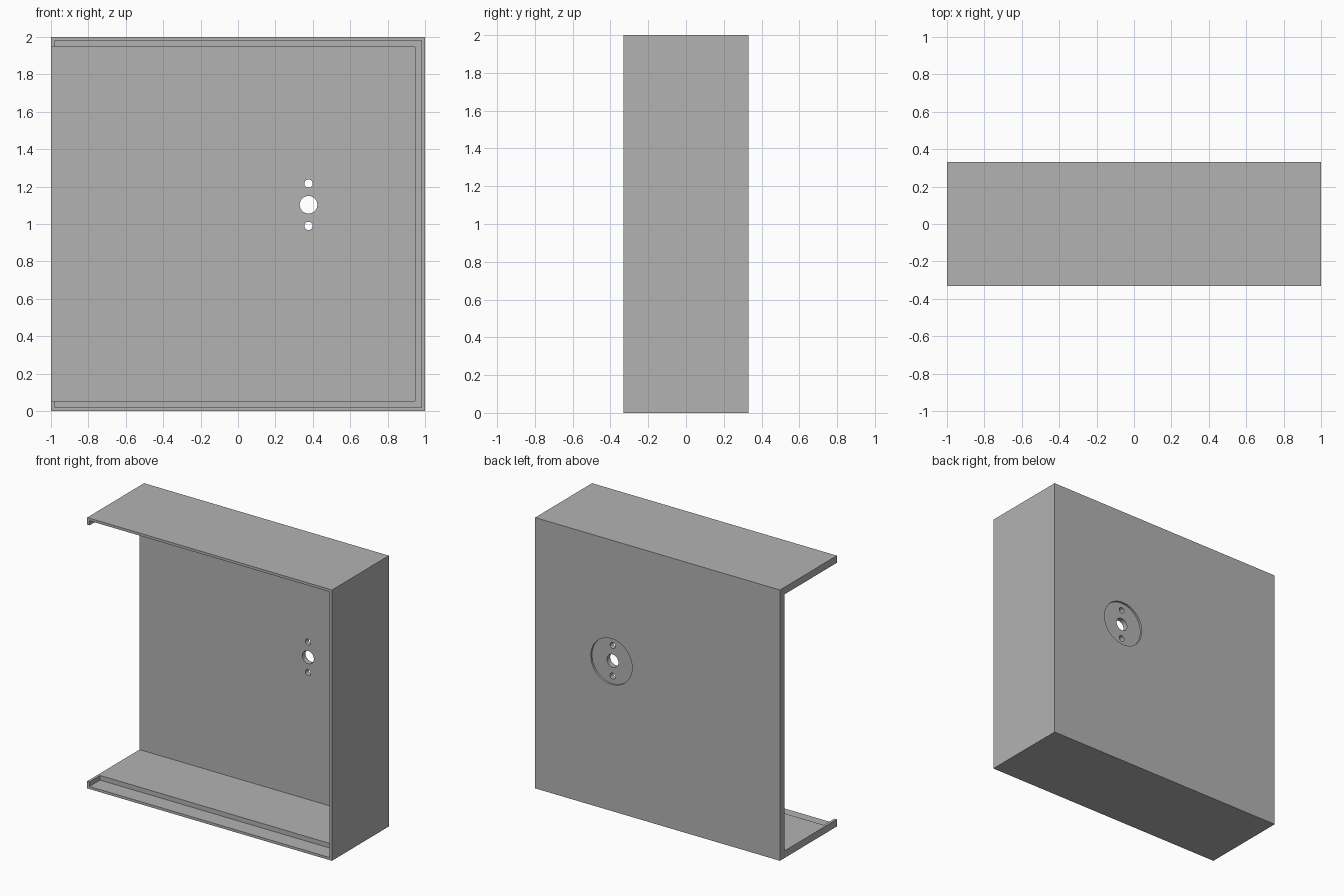
import bpy
import math

if "Cube" in bpy.data.objects:
    bpy.data.objects.remove(bpy.data.objects["Cube"])

HALF_Y = 0.332    # half depth of the case
WALL = 0.053      # wall thickness
RIM = 0.019       # thin rim left around the lid seat
SEAT = 0.124      # depth of the lid seat
HOLE_X, HOLE_Z = 0.377, 1.103

# One grey material
grey = bpy.data.materials.new("plain grey")
grey.use_nodes = True
colour = (0.45, 0.45, 0.45, 1)
grey.diffuse_color = colour
grey.node_tree.nodes["Principled BSDF"].inputs["Base Color"].default_value = colour


def box(name, low, high):
    """Box between two opposite corners."""
    centre = [(a + b) / 2 for a, b in zip(low, high)]
    bpy.ops.mesh.primitive_cube_add(size=1, location=centre)
    obj = bpy.context.object
    obj.name = name
    obj.scale = [b - a for a, b in zip(low, high)]
    bpy.ops.object.transform_apply(location=True, rotation=False, scale=True)
    return obj


def drill(name, radius, z, y_low, y_high):
    """Round cutter running front to back."""
    bpy.ops.mesh.primitive_cylinder_add(
        vertices=64, radius=radius, depth=y_high - y_low,
        location=(HOLE_X, (y_low + y_high) / 2, z),
        rotation=(math.pi / 2, 0, 0))
    bpy.context.object.name = name
    return bpy.context.object


def cut(target, cutter):
    """Subtract the cutter and remove it."""
    cutter.hide_render = True
    mod = target.modifiers.new("cut", "BOOLEAN")
    mod.operation = "DIFFERENCE"
    mod.solver = "EXACT"
    mod.object = cutter
    bpy.context.view_layer.objects.active = target
    bpy.ops.object.modifier_apply(modifier=mod.name)
    bpy.data.objects.remove(cutter)


# Case body
case = box("case", (-1, -HALF_Y, 0), (1, HALF_Y, 2))
case.data.materials.append(grey)

# Hollow, open to the front and the right-hand end
cut(case, box("hollow_cutter", (-1.2, -0.5, WALL), (1 - WALL, HALF_Y - WALL, 2 - WALL)))

# Stepped lid seat around the front opening, stopped short of the open end
cut(case, box("seat_cutter", (RIM - 1, -0.5, RIM), (1 - RIM, SEAT - HALF_Y, 2 - RIM)))

# Shallow round recess in the back, with a shaft hole and two screw holes
cut(case, drill("recess_cutter", 0.169, HOLE_Z, HALF_Y - 0.015, 0.5))
cut(case, drill("shaft_cutter", 0.047, HOLE_Z, 0.2, 0.5))
for side in (-1, 1):
    cut(case, drill("screw_cutter", 0.022, HOLE_Z + side * 0.113, 0.2, 0.5))

# Smooth hole walls, sharp box edges
bpy.ops.object.select_all(action="DESELECT")
case.select_set(True)
bpy.context.view_layer.objects.active = case
bpy.ops.object.shade_smooth_by_angle(angle=math.radians(30))
